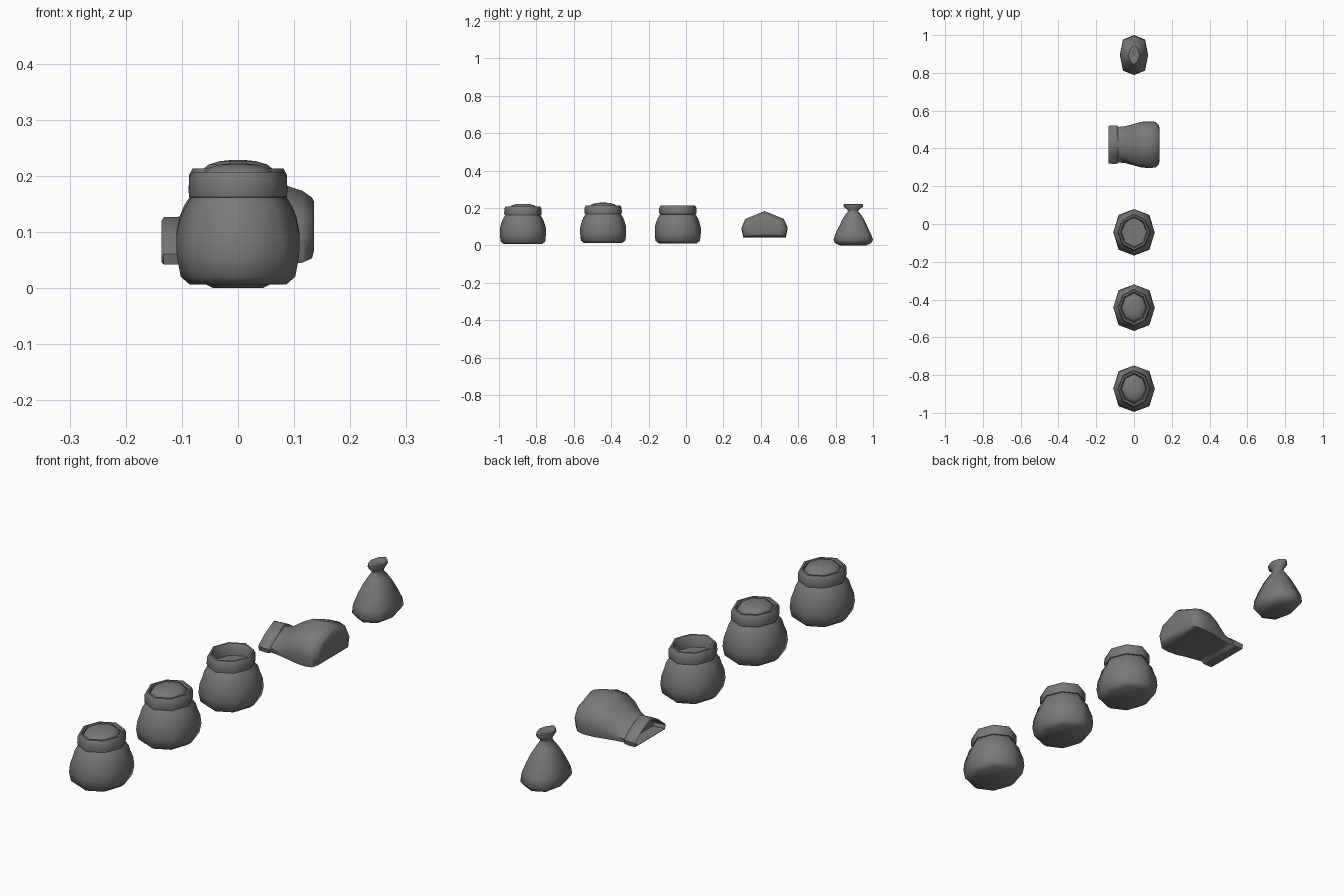
import bpy, bmesh
from math import sin, cos, pi

OCT = [(cos(i * pi / 4), sin(i * pi / 4)) for i in range(8)]

# Dark cloth
cloth = bpy.data.materials.new("dark_cloth")
cloth.diffuse_color = (.19, .19, .19, 1)


def loft(name, rings):
    """Skin a list of closed rings of points into one capped mesh."""
    bm = bmesh.new()
    loops = [[bm.verts.new(p) for p in r] for r in rings]
    for a, b in zip(loops, loops[1:]):
        n = len(a)
        for i in range(n):
            j = (i + 1) % n
            bm.faces.new((a[i], a[j], b[j], b[i]))
    bm.faces.new(loops[0][::-1])
    bm.faces.new(loops[-1])
    bmesh.ops.recalc_face_normals(bm, faces=bm.faces)
    me = bpy.data.meshes.new(name)
    bm.to_mesh(me)
    bm.free()
    me.materials.append(cloth)
    ob = bpy.data.objects.new(name, me)
    bpy.context.collection.objects.link(ob)
    bpy.ops.object.select_all(action='DESELECT')
    ob.select_set(True)
    bpy.context.view_layer.objects.active = ob
    bpy.ops.object.shade_smooth_by_angle(angle=1.0)
    return ob


def upright(name, y, dz, profile):
    """Octagonal loft from (z, half x, half y, corner fullness) rows."""
    rings = []
    for z, rx, ry, full in profile:
        k = [1 if i % 2 == 0 else full for i in range(8)]
        rings.append([(c * rx * f, y + s * ry * f, z + dz)
                      for (c, s), f in zip(OCT, k)])
    return loft(name, rings)


# Standing sacks: body with rolled collar and an inner floor
BODY = [(.010, .086, .102, 1.0), (.024, .102, .119, 1.05),
        (.060, .109, .123, 1.06), (.095, .110, .123, 1.02),
        (.125, .104, .115, .98), (.145, .096, .107, 1.0),
        (.165, .083, .094, .98), (.166, .087, .098, .98),
        (.175, .088, .100, .98), (.200, .087, .099, .98),
        (.211, .081, .093, .98), (.211, .073, .084, .98),
        (.200, .067, .078, .98), (.165, .066, .077, .98)]
# Heaped contents
MOUND = [(.190, .068, .079, .98), (.208, .065, .075, .98),
         (.218, .052, .060, 1), (.224, .032, .038, 1), (.226, .012, .014, 1)]

for n, y, dz, filled in ((1, -.872, -.004, True), (2, -.443, .002, True),
                         (3, -.044, .001, False)):
    upright(f"sack_{n}", y, dz, BODY)
    if filled:
        upright(f"sack_contents_{n}", y, dz, MOUND)

# Lying sack: slumped section swept along x, flattening to an open mouth at -x
SLUMP = [(0, 1), (.83, .70), (1, .36), (.92, 0),
         (0, 0), (-.92, 0), (-1, .36), (-.83, .70)]
MOUTH = [(0, 1), (.55, .66), (1, .22), (.95, 0),
         (0, 0), (-.95, 0), (-1, .22), (-.55, .66)]
LYING = [(.135, .085, .065, .090), (.132, .104, .053, .108),
         (.115, .120, .045, .128), (.085, .124, .043, .140),
         (.040, .121, .043, .137), (.000, .110, .043, .115),
         (-.045, .098, .043, .085), (-.084, .094, .045, .072),
         (-.086, .100, .043, .080), (-.105, .102, .042, .085),
         (-.133, .100, .042, .084), (-.136, .094, .046, .074),
         (-.128, .087, .050, .064), (-.090, .085, .050, .062)]
rings = []
for x, ry, z0, h in LYING:
    t = max(0, min(1, -x / .085))
    rings.append([(x, .42 + (a + (c - a) * t) * ry, z0 + (b + (d - b) * t) * h)
                  for (a, b), (c, d) in zip(SLUMP, MOUTH)])
loft("lying_sack", rings)

# Tied sack: pinched neck and flared tuft
TIED = [(.000, .045, .070, 1), (.010, .064, .095, 1.06),
        (.028, .075, .106, 1.1), (.060, .073, .096, 1.12),
        (.100, .062, .076, 1.1), (.135, .049, .060, 1.05),
        (.160, .034, .045, 1.02), (.181, .020, .028, 1),
        (.190, .021, .030, 1), (.206, .031, .052, .95),
        (.219, .030, .051, .95), (.222, .024, .042, .95),
        (.216, .012, .025, 1)]
upright("tied_sack", .894, 0, TIED)
